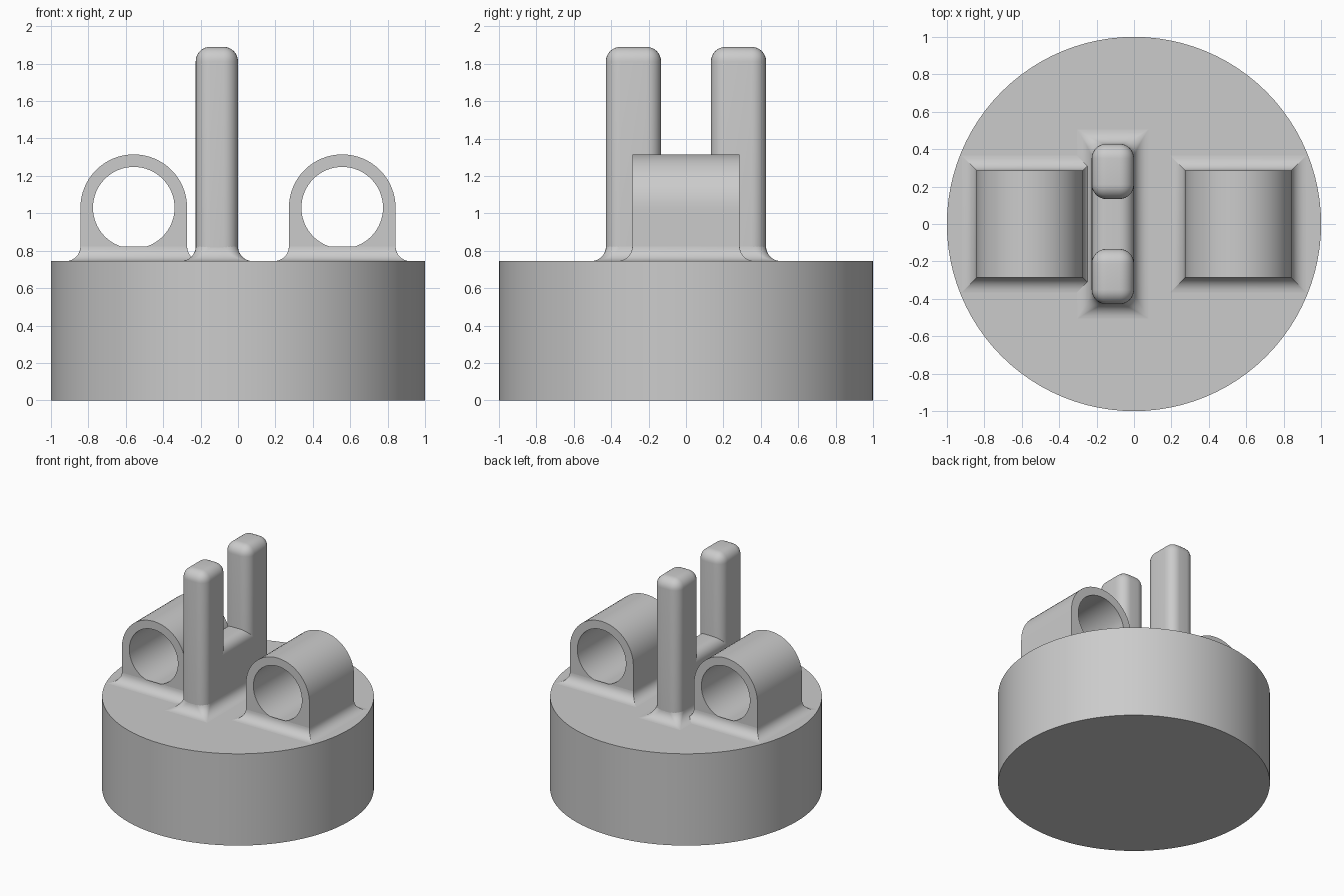
import bpy
import bmesh
from math import sin, cos, pi

cube = bpy.data.objects.get("Cube")
if cube:
    bpy.data.objects.remove(cube, do_unlink=True)

grey = bpy.data.materials.new("plain grey")
colour = (0.6, 0.6, 0.6, 1)
grey.diffuse_color = colour
grey.use_nodes = True
grey.node_tree.nodes["Principled BSDF"].inputs["Base Color"].default_value = colour

DECK = 0.745       # top of the round base
ROUND = 0.078      # radius of every fillet and rounded edge
POST_X, POST_W = -0.113, 0.226


def finish(name, bm):
    bmesh.ops.recalc_face_normals(bm, faces=bm.faces)
    mesh = bpy.data.meshes.new(name)
    bm.to_mesh(mesh)
    bm.free()
    mesh.materials.append(grey)
    obj = bpy.data.objects.new(name, mesh)
    bpy.context.collection.objects.link(obj)
    bpy.ops.object.select_all(action='DESELECT')
    obj.select_set(True)
    bpy.context.view_layer.objects.active = obj
    bpy.ops.object.shade_smooth_by_angle(angle=pi / 6)
    return obj


def rounded_box(name, x, y, z0, z1, width, depth, keep_edge):
    """Box whose edges passing the keep_edge test are rounded."""
    bm = bmesh.new()
    bmesh.ops.create_cube(bm, size=1)
    for v in bm.verts:
        v.co = (x + v.co.x * width, y + v.co.y * depth, z0 + (v.co.z + 0.5) * (z1 - z0))
    edges = [e for e in bm.edges if keep_edge(e, z1)]
    bmesh.ops.bevel(bm, geom=edges, offset=ROUND, segments=8, profile=0.5, affect='EDGES')
    return finish(name, bm)


def foot_fillet(name, x, half_x, half_y, corner):
    """Concave flare around a rectangular foot, sharp-cornered at the deck."""
    bm = bmesh.new()
    rings, steps, arc = [], 8, 6
    for i in range(steps + 1):
        a = i / steps * pi / 2
        grow = ROUND * (1 - sin(a))
        z = DECK + ROUND * (1 - cos(a))
        r = max(corner * i / steps, 0.001)
        ring = []
        for q, (sx, sy) in enumerate(((1, 1), (-1, 1), (-1, -1), (1, -1))):
            for k in range(arc + 1):
                t = (q + k / arc) * pi / 2
                ring.append(bm.verts.new((x + sx * (half_x + grow - r) + r * cos(t),
                                          sy * (half_y + grow - r) + r * sin(t), z)))
        rings.append(ring)
    n = len(rings[0])
    for low, high in zip(rings, rings[1:]):
        for j in range(n):
            k = (j + 1) % n
            bm.faces.new((low[j], low[k], high[k], high[j]))
    return finish(name, bm)


def barrel(name, x, radius=0.285, bore=0.218, half_y=0.287, n=64):
    """Tube with a round top and a square foot."""
    bm = bmesh.new()
    zc = DECK + radius
    sections = []
    for y in (-half_y, half_y):
        outer, inner = [], []
        for i in range(n):
            c, s = cos(2 * pi * i / n), sin(2 * pi * i / n)
            reach = radius if i <= n // 2 else radius / max(abs(c), abs(s))
            outer.append(bm.verts.new((x + reach * c, y, zc + reach * s)))
            inner.append(bm.verts.new((x + bore * c, y, zc + bore * s)))
        sections.append((outer, inner))
    (fo, fi), (bo, bi) = sections
    for i in range(n):
        k = (i + 1) % n
        for a, b in ((fo, fi), (fi, bi), (bi, bo), (bo, fo)):
            bm.faces.new((a[i], a[k], b[k], b[i]))
    return finish(name, bm)


# Round base
bm = bmesh.new()
bmesh.ops.create_cone(bm, cap_ends=True, segments=96, radius1=1, radius2=1, depth=DECK)
bmesh.ops.translate(bm, verts=bm.verts, vec=(0, 0, DECK / 2))
finish("round_base", bm)

# Barrels with their flared feet
for side, sign in (("left", 1), ("right", -1)):
    barrel(side + "_barrel", sign * 0.557)
    foot_fillet(side + "_barrel_foot", sign * 0.557, 0.285, 0.287, 0)

# Posts, rounded on all edges above the deck
for side, sign in (("front", -1), ("back", 1)):
    rounded_box(side + "_post", POST_X, sign * 0.281, DECK - 0.1, 1.89, POST_W, 0.295,
                lambda e, top: max(v.co.z for v in e.verts) > top - 0.01)

# Web joining the posts, rounded along its top
rounded_box("post_web", POST_X, 0, DECK - 0.1, 1.22, POST_W, 0.5,
            lambda e, top: all(v.co.z > top - 0.01 for v in e.verts)
            and abs(e.verts[0].co.y - e.verts[1].co.y) > 0.1)
foot_fillet("post_foot", POST_X, POST_W / 2, 0.428, ROUND)
